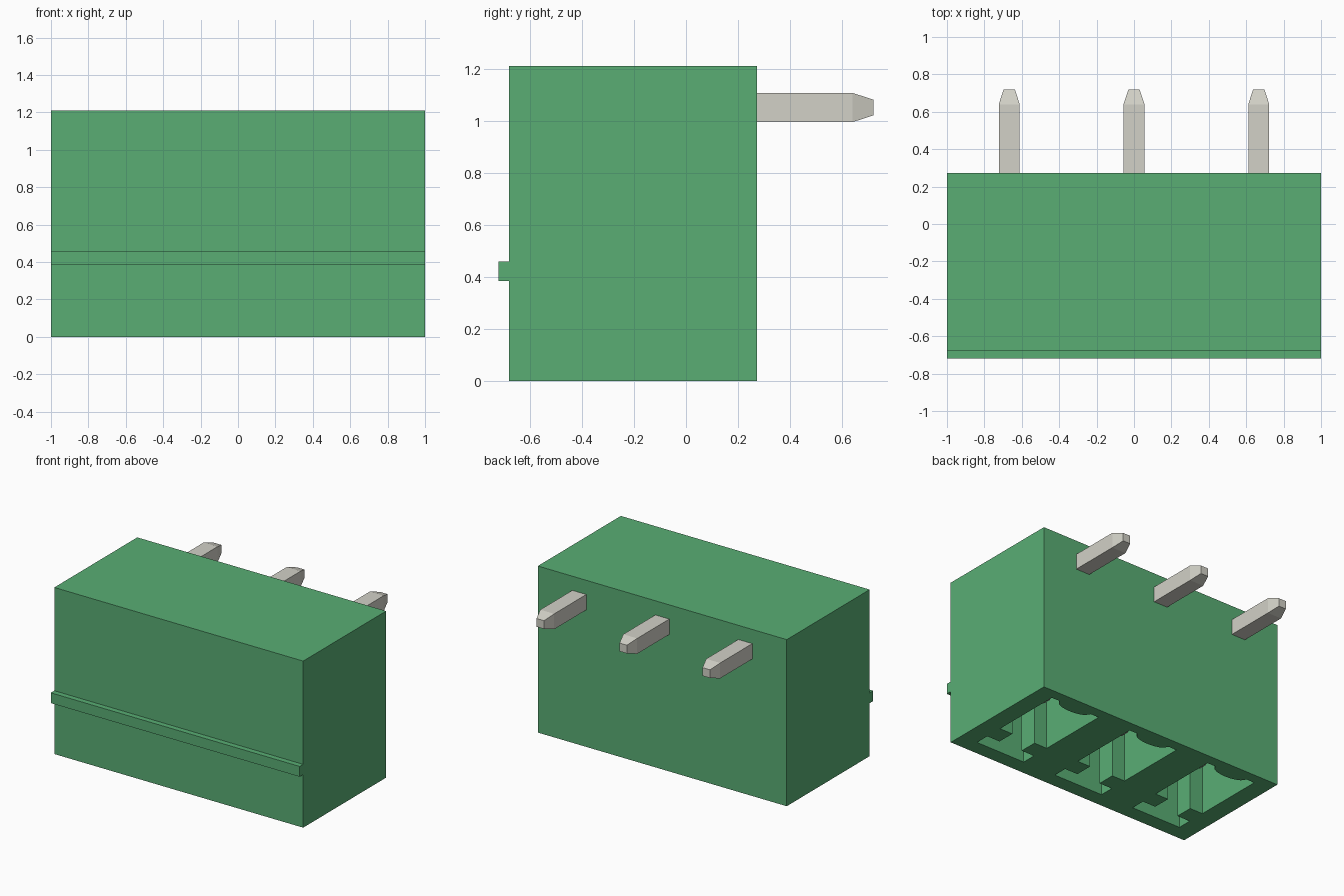
import bpy
import bmesh
import math
from mathutils import Matrix, Vector

if "Cube" in bpy.data.objects:
    bpy.data.objects.remove(bpy.data.objects["Cube"])

PITCH = 0.667
PIN_HALF = 0.056
PIN_Z = 1.051
PIN_Y = -0.13


def material(name, color):
    mat = bpy.data.materials.new(name)
    mat.use_nodes = True
    mat.diffuse_color = (*color, 1)
    mat.node_tree.nodes["Principled BSDF"].inputs["Base Color"].default_value = (*color, 1)
    return mat


green = material("green plastic", (0.10, 0.42, 0.175))
metal = material("pale metal", (0.645, 0.638, 0.572))


def make_object(name, bm, mat):
    bmesh.ops.recalc_face_normals(bm, faces=bm.faces)
    mesh = bpy.data.meshes.new(name)
    bm.to_mesh(mesh)
    bm.free()
    mesh.materials.append(mat)
    obj = bpy.data.objects.new(name, mesh)
    bpy.context.collection.objects.link(obj)
    return obj


def extrude_profile(bm, points, direction):
    face = bm.faces.new([bm.verts.new(p) for p in points])
    result = bmesh.ops.extrude_face_region(bm, geom=[face])
    moved = [v for v in result["geom"] if isinstance(v, bmesh.types.BMVert)]
    bmesh.ops.translate(bm, verts=moved, vec=direction)


# Housing: side profile with the front ridge, extruded across the width
front, back, top = -0.68, 0.272, 1.21
side = [(front, 0), (back, 0), (back, top), (front, top),
        (front, 0.46), (-0.72, 0.46), (-0.72, 0.385), (front, 0.385)]
bm = bmesh.new()
extrude_profile(bm, [(-1, y, z) for y, z in side], (2, 0, 0))
housing = make_object("housing", bm, green)

# Sockets: keyed outline with a T slot in front and a rounded bulge behind
half = [(0.2, 0.195), (0.2, -0.335), (0.095, -0.335),
        (0.095, -0.465), (0.2, -0.465), (0.2, -0.57)]
steps = 12
bulge = []
for i in range(steps + 1):
    x = -0.135 + 0.27 * i / steps
    bulge.append((x, 0.195 - 0.06 * math.sqrt(max(0, 1 - (x / 0.135) ** 2))))
outline = bulge + half + [(-x, y) for x, y in reversed(half)]

bm = bmesh.new()
for i in (-1, 0, 1):
    extrude_profile(bm, [(x + i * PITCH, y, -0.1) for x, y in outline], (0, 0, 0.95))
cutter = make_object("socket_cutter", bm, green)
cutter.hide_render = True

cut = housing.modifiers.new("sockets", "BOOLEAN")
cut.operation = "DIFFERENCE"
cut.solver = "EXACT"
cut.object = cutter
bpy.context.view_layer.objects.active = housing
housing.select_set(True)
bpy.ops.object.modifier_apply(modifier=cut.name)
bpy.data.objects.remove(cutter)


# Pins: square bars with tapered tips, bent at a right angle
def add_bar(bm, start, end):
    start, end = Vector(start), Vector(end)
    axis = end - start
    rot = axis.to_track_quat("Z", "Y").to_matrix().to_4x4()
    rings = []
    for dist, r in ((0, PIN_HALF), (axis.length - 0.08, PIN_HALF), (axis.length, 0.03)):
        corners = [(-r, -r, dist), (r, -r, dist), (r, r, dist), (-r, r, dist)]
        place = Matrix.Translation(start) @ rot
        rings.append([bm.verts.new(place @ Vector(c)) for c in corners])
    for low, high in zip(rings, rings[1:]):
        for k in range(4):
            n = (k + 1) % 4
            bm.faces.new((low[k], low[n], high[n], high[k]))
    bm.faces.new(rings[0])
    bm.faces.new(rings[-1])


for name, i in (("right_pin", -1), ("middle_pin", 0), ("left_pin", 1)):
    x = i * PITCH
    bm = bmesh.new()
    add_bar(bm, (x, PIN_Y - PIN_HALF, PIN_Z), (x, 0.72, PIN_Z))
    add_bar(bm, (x, PIN_Y, PIN_Z), (x, PIN_Y, 0.2))
    make_object(name, bm, metal)
